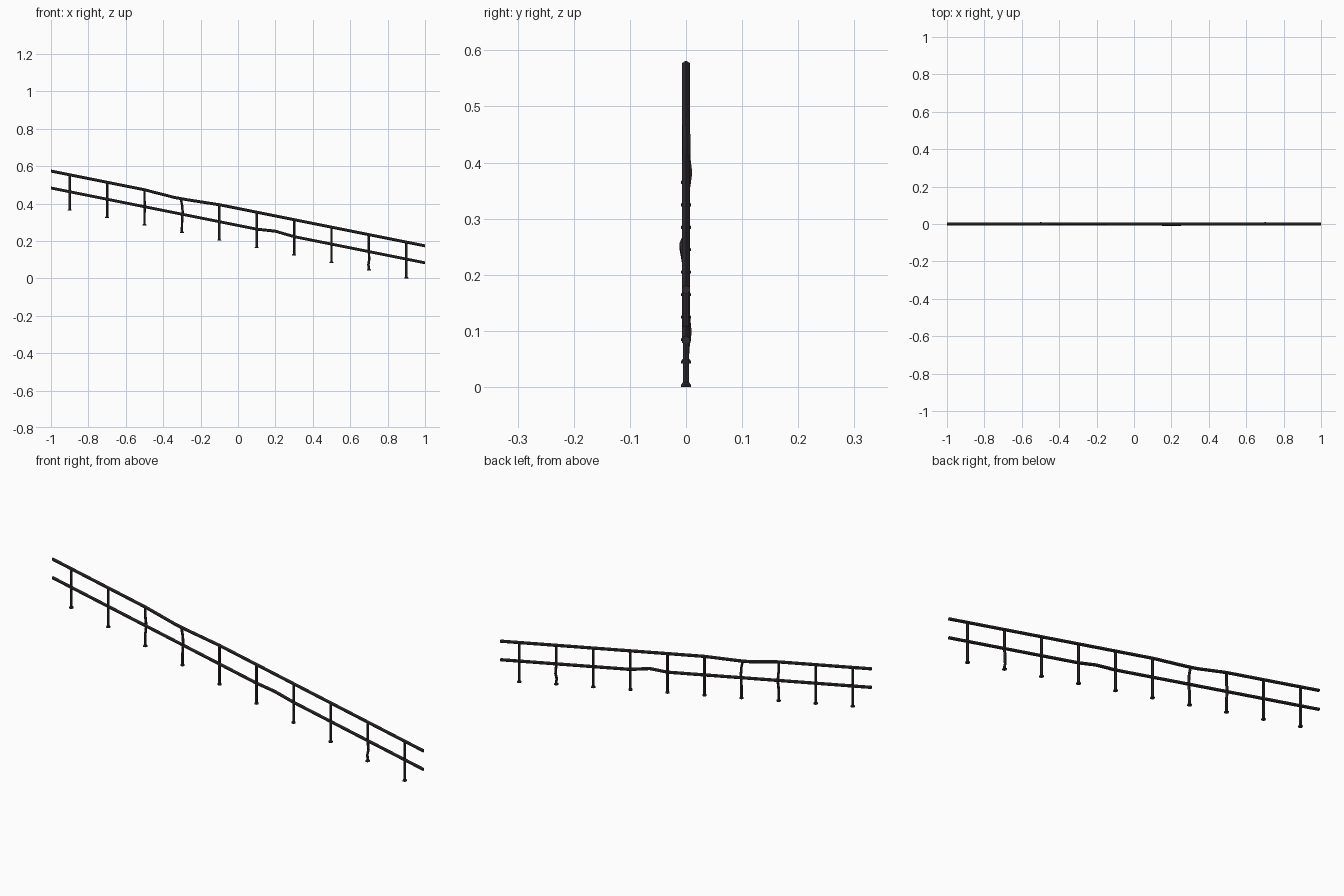
import bpy, bmesh, math
from mathutils import Vector

if "Cube" in bpy.data.objects:
    bpy.data.objects.remove(bpy.data.objects["Cube"])

metal = bpy.data.materials.new("dark_brown_iron")
metal.diffuse_color = (0.03, 0.023, 0.025, 1)
metal.use_nodes = True
metal.node_tree.nodes["Principled BSDF"].inputs["Base Color"].default_value = metal.diffuse_color
SIDES = 6


def loft(name, rings, axis):
    """Six-sided bar through (centre, radius) rings, cut square to the axis."""
    bm = bmesh.new()
    loops = []
    for c, r in rings:
        loop = []
        for i in range(SIDES):
            a = math.tau * i / SIDES
            if axis == "x":      # ridge points up
                off = Vector((0, r * math.sin(a), r * math.cos(a)))
            else:
                off = Vector((r * math.cos(a), r * math.sin(a), 0))
            loop.append(bm.verts.new(Vector(c) + off))
        loops.append(loop)
    for a, b in zip(loops, loops[1:]):
        for i in range(SIDES):
            j = (i + 1) % SIDES
            bm.faces.new((a[i], a[j], b[j], b[i]))
    bm.faces.new(loops[0])
    bm.faces.new(loops[-1])
    bmesh.ops.recalc_face_normals(bm, faces=bm.faces)
    me = bpy.data.meshes.new(name)
    bm.to_mesh(me)
    bm.free()
    me.materials.append(metal)
    ob = bpy.data.objects.new(name, me)
    bpy.context.collection.objects.link(ob)


def rail(name, z_mid, dents):
    """Sloping handrail; dents give (y, z) shifts at some x positions."""
    xs = sorted({-1, -0.5, -0.1, 0.1, 0.3, 1} | set(dents))
    rings = []
    for x in xs:
        dy, dz = dents.get(x, (0, 0))
        rings.append(((x, dy, z_mid - 0.2 * x + dz), 0.008))
    loft(name, rings, "x")


# two sloping rails, each with one dent
rail("top_rail", 0.3735, {-0.34: (0.001, -0.009), -0.28: (0.001, -0.008)})
rail("lower_rail", 0.283, {0.2: (-0.005, 0.009)})

# bent posts: index -> {height above base: (x shift, y shift)}
bends = {
    2: {0.06: (0, 0), 0.10: (0.001, 0.0055), 0.145: (0, 0)},
    3: {0.07: (0.001, 0), 0.115: (0.004, 0), 0.15: (0.001, 0), 0.185: (-0.006, 0)},
    8: {0.015: (0, 0), 0.03: (-0.003, 0.001), 0.055: (0.001, 0.0045), 0.10: (0, 0)},
}

# ten posts with a small flared foot
for k in range(10):
    x = -0.9 + 0.2 * k
    base = 0.18 - 0.2 * x + 0.002 * (k < 9)
    rings = [((x, 0, base), 0.0105), ((x, 0, base + 0.004), 0.0105),
             ((x, 0, base + 0.008), 0.0065)]
    shape = dict(bends.get(k, {}))
    shape.setdefault(0.19 if k != 3 else 0.185, (0, 0))
    for h in sorted(shape):
        dx, dy = shape[h]
        rings.append(((x + dx, dy, base + h), 0.0065))
    loft(f"post_{k + 1}", rings, "z")
